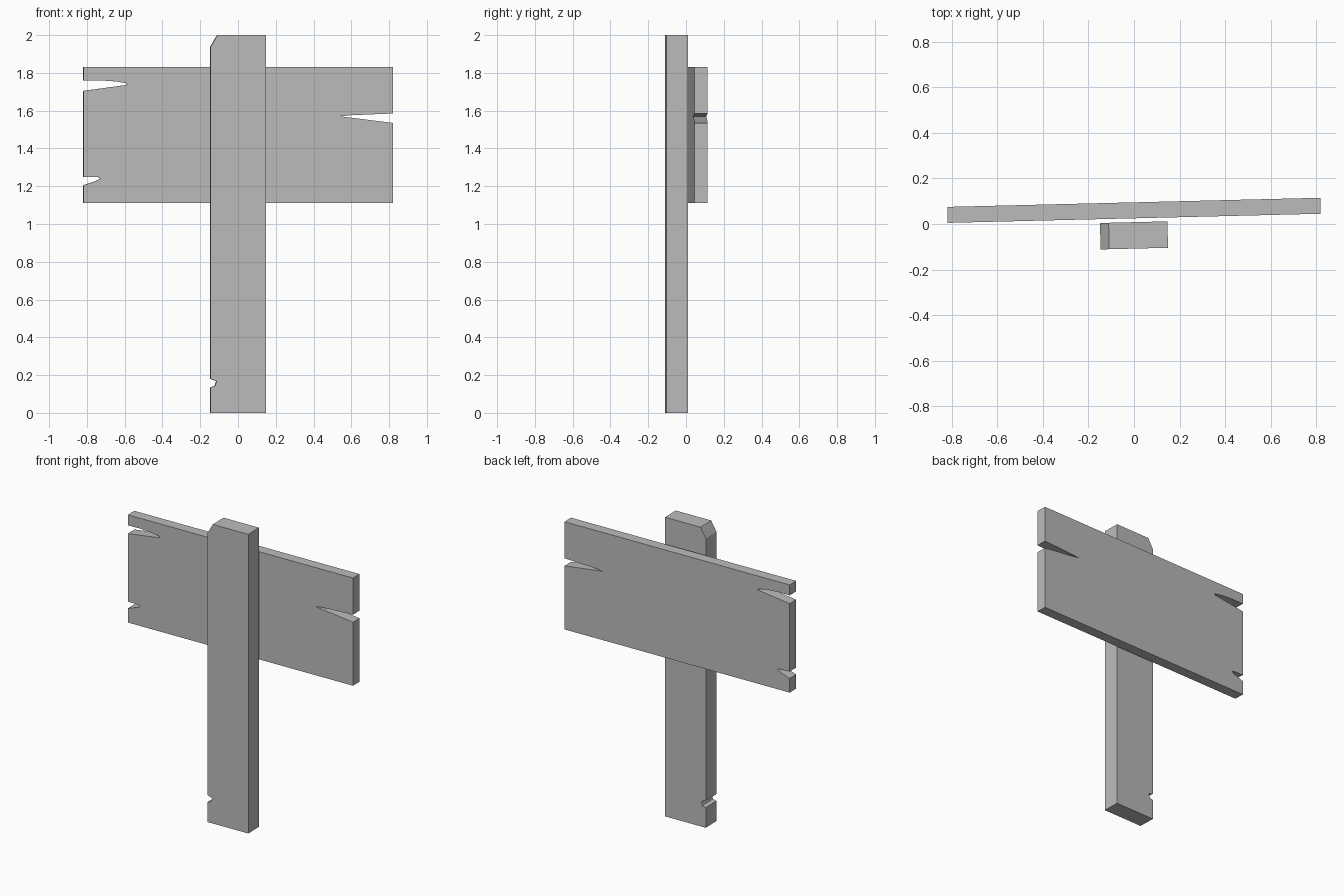
import bpy, bmesh
from mathutils import Matrix

cube = bpy.data.objects.get("Cube")
if cube:
    bpy.data.objects.remove(cube, do_unlink=True)

# Single plain grey
grey = bpy.data.materials.new("plain grey")
grey.use_nodes = True
grey.diffuse_color = (0.5, 0.5, 0.5, 1)
bsdf = next(n for n in grey.node_tree.nodes if n.type == 'BSDF_PRINCIPLED')
bsdf.inputs["Base Color"].default_value = (0.5, 0.5, 0.5, 1)

TILT = 0.0244  # both timbers are turned slightly about the vertical


def plank(name, outline, thickness, y):
    """Extrude an (x, z) outline through its thickness."""
    bm = bmesh.new()
    front = bm.faces.new([bm.verts.new((x, -thickness / 2, z)) for x, z in outline])
    ext = bmesh.ops.extrude_face_region(bm, geom=[front], use_keep_orig=True)
    moved = [v for v in ext["geom"] if isinstance(v, bmesh.types.BMVert)]
    bmesh.ops.translate(bm, verts=moved, vec=(0, thickness, 0))
    bmesh.ops.rotate(bm, verts=bm.verts, cent=(0, 0, 0), matrix=Matrix.Rotation(TILT, 3, 'Z'))
    bmesh.ops.recalc_face_normals(bm, faces=bm.faces)
    mesh = bpy.data.meshes.new(name)
    bm.to_mesh(mesh)
    bm.free()
    mesh.materials.append(grey)
    obj = bpy.data.objects.new(name, mesh)
    obj.location.y = y
    bpy.context.collection.objects.link(obj)
    return obj


# Post: clipped top corner and a small nick near the foot
W = 0.148
nick = [(-W, 0.18), (-0.115, 0.168), (-0.124, 0.142), (-W, 0.135)]
plank("post", [(-W, 0), (W, 0), (W, 2), (-0.11, 2), (-W, 1.935)] + nick, 0.116, -0.05)

# Sign board: one split on its left end, two on its right end
B = 0.819
left_split = [(B, 1.535), (0.54, 1.57), (0.6, 1.576), (B, 1.585)]
upper_split = [(-B, 1.76), (-0.73, 1.761), (-0.65, 1.755), (-0.59, 1.745),
               (-0.59, 1.736), (-B, 1.705)]
lower_split = [(-B, 1.25), (-0.74, 1.248), (-0.73, 1.24), (-0.755, 1.227), (-B, 1.205)]
plank("sign_board", [(-B, 1.11), (B, 1.11)] + left_split + [(B, 1.83), (-B, 1.83)]
      + upper_split + lower_split, 0.07, 0.06)
